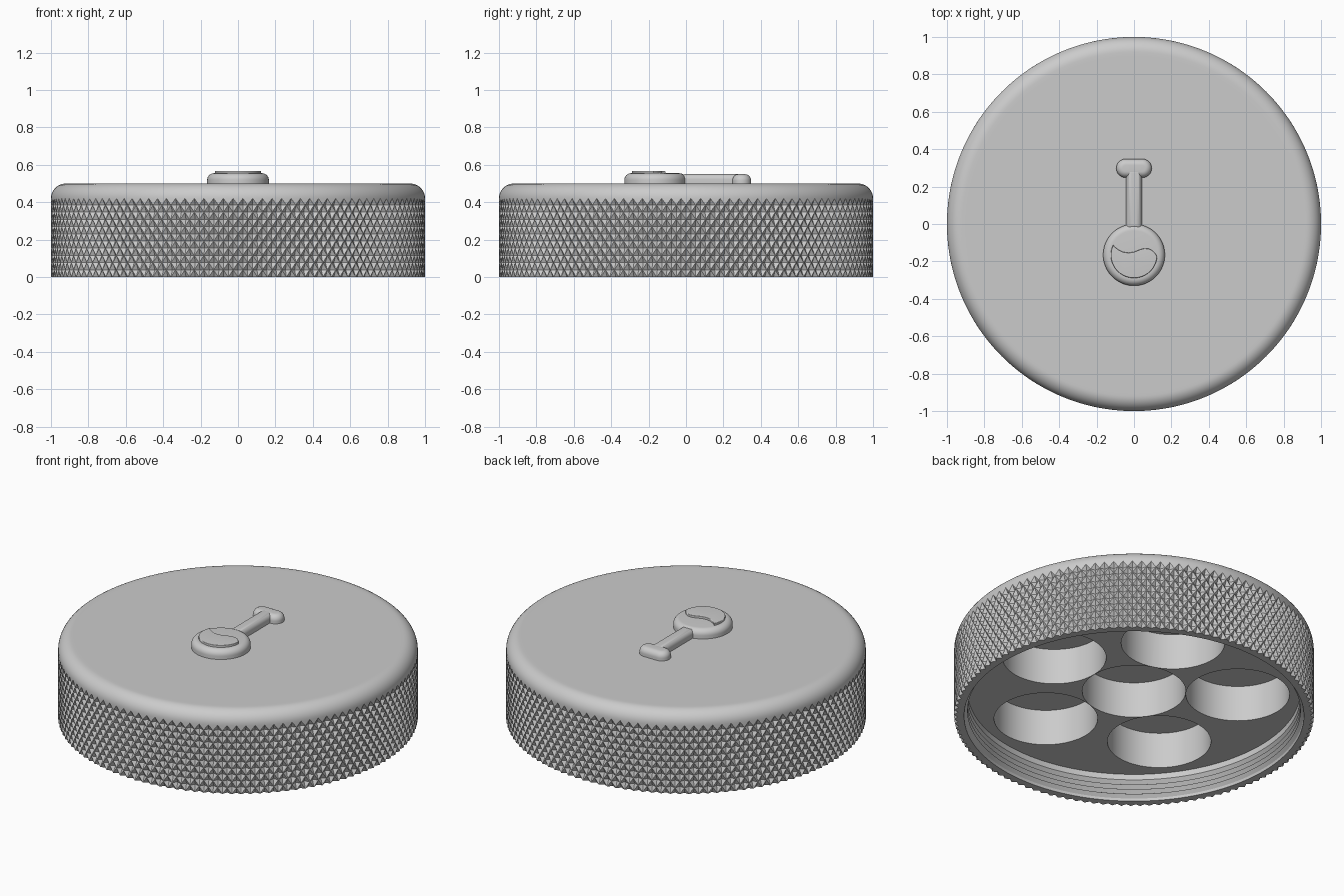
import bpy, bmesh, math
from math import sin, cos, pi, radians

if "Cube" in bpy.data.objects:
    bpy.data.objects.remove(bpy.data.objects["Cube"])

grey = bpy.data.materials.new("satin grey")
grey.use_nodes = True
grey.diffuse_color = (0.6, 0.6, 0.6, 1)
grey.node_tree.nodes["Principled BSDF"].inputs["Base Color"].default_value = (0.6, 0.6, 0.6, 1)

SEG = 240          # columns around the lid, two per knurl diamond
ROWS = 10          # half diamonds up the side
KNURL_TOP = 0.385
DEPTH = 0.02


def make(name, bm):
    bmesh.ops.recalc_face_normals(bm, faces=bm.faces)
    mesh = bpy.data.meshes.new(name)
    bm.to_mesh(mesh)
    bm.free()
    mesh.materials.append(grey)
    ob = bpy.data.objects.new(name, mesh)
    bpy.context.collection.objects.link(ob)
    return ob


def activate(ob):
    bpy.ops.object.select_all(action='DESELECT')
    ob.select_set(True)
    bpy.context.view_layer.objects.active = ob


def smooth(ob, angle):
    activate(ob)
    bpy.ops.object.shade_smooth_by_angle(angle=radians(angle))


def lathe(rings, seg):
    """Each ring is (radius function of column, z); first and last are capped."""
    bm = bmesh.new()
    loops = [[bm.verts.new((r(i) * cos(2 * pi * i / seg), r(i) * sin(2 * pi * i / seg), z))
              for i in range(seg)] for r, z in rings]
    for a, b in zip(loops, loops[1:]):
        for i in range(seg):
            k = (i + 1) % seg
            quad = [a[i], a[k], b[k], b[i]]
            low = [v.co.xy.length < 1 - DEPTH / 2 for v in quad]
            if low[0] == low[1] == low[2] == low[3]:
                bm.faces.new(quad)
                continue
            if low[0] or low[2]:   # crease runs along the raised ridge
                quad = quad[1:] + quad[:1]
            bm.faces.new((quad[0], quad[1], quad[2]))
            bm.faces.new((quad[0], quad[2], quad[3]))
    bm.faces.new(loops[0])
    bm.faces.new(loops[-1])
    return bm


def const(r):
    return lambda i: r


def arc(cx, cy, r, a0, a1, n):
    return [(cx + r * cos(radians(a0 + (a1 - a0) * t / n)),
             cy + r * sin(radians(a0 + (a1 - a0) * t / n))) for t in range(n + 1)]


# Lid: recess floor, threaded inner wall, rim, knurled side, rounded top edge
rings = [(const(0.925), 0.16)]
for k in range(4):
    z = 0.125 - 0.03 * k
    rings += [(const(0.925), z), (const(0.942), z - 0.02)]
rings.append((const(0.945), 0))
for j in range(ROWS + 1):
    rings.append((lambda i, j=j: 1 - DEPTH * ((i + j) % 2), KNURL_TOP * j / ROWS))
rings += [(const(r), z) for r, z in arc(0.92, 0.42, 0.08, 0, 90, 10)]
rings += [(const(0.9), 0.5), (const(0.85), 0.5)]
lid = make("lid", lathe(rings, SEG))

# Round pockets: one in the centre and five around it
bm = bmesh.new()
spots = [(0, 0)] + [(0.578 * cos(2 * pi * k / 5), 0.578 * sin(2 * pi * k / 5)) for k in range(5)]
for x, y in spots:
    new = bmesh.ops.create_cone(bm, cap_ends=True, segments=72, radius1=0.288,
                                radius2=0.288, depth=0.28)
    bmesh.ops.translate(bm, verts=new["verts"], vec=(x, y, 0.24))
cutter = make("pocket_cutter", bm)
cutter.hide_render = True
cut = lid.modifiers.new("pockets", 'BOOLEAN')
cut.operation = 'DIFFERENCE'
cut.solver = 'EXACT'
cut.object = cutter
activate(lid)
bpy.ops.object.modifier_apply(modifier=cut.name)
bpy.data.objects.remove(cutter)
smooth(lid, 20)


def slab(name, outline, z0, z1, round_edge):
    """Flat outline raised to z1, with its edges rounded off."""
    bm = bmesh.new()
    face = bm.faces.new([bm.verts.new((x, y, z0)) for x, y in outline])
    top = bmesh.ops.extrude_face_region(bm, geom=[face])["geom"]
    bmesh.ops.translate(bm, verts=[g for g in top if isinstance(g, bmesh.types.BMVert)],
                        vec=(0, 0, z1 - z0))
    rim = [e for e in bm.edges if min(v.co.z for v in e.verts) > z1 - 1e-5]
    bmesh.ops.bevel(bm, geom=rim, offset=round_edge, segments=8, profile=0.5,
                    affect='EDGES', clamp_overlap=True)
    ob = make(name, bm)
    smooth(ob, 35)
    return ob


# Flask emblem: round bulb, neck, stopper and the raised liquid with a wavy top
slab("emblem_bulb", arc(0, -0.165, 0.165, 0, 355, 71), 0.49, 0.555, 0.036)
slab("emblem_neck", [(-0.042, -0.03), (0.042, -0.03), (0.042, 0.3), (-0.042, 0.3)],
     0.49, 0.551, 0.03)
slab("emblem_stopper", arc(0.045, 0.298, 0.05, -90, 90, 16) + arc(-0.045, 0.298, 0.05, 90, 270, 16),
     0.49, 0.55, 0.034)
wave = [(-0.104, -0.122), (-0.085, -0.136), (-0.06, -0.149), (-0.03, -0.154), (0, -0.149),
        (0.03, -0.137), (0.055, -0.13), (0.08, -0.132), (0.1, -0.143), (0.114, -0.158)]
slab("emblem_liquid", arc(0, -0.165, 0.124, 154, 356, 40) + wave[::-1], 0.54, 0.568, 0.004)
